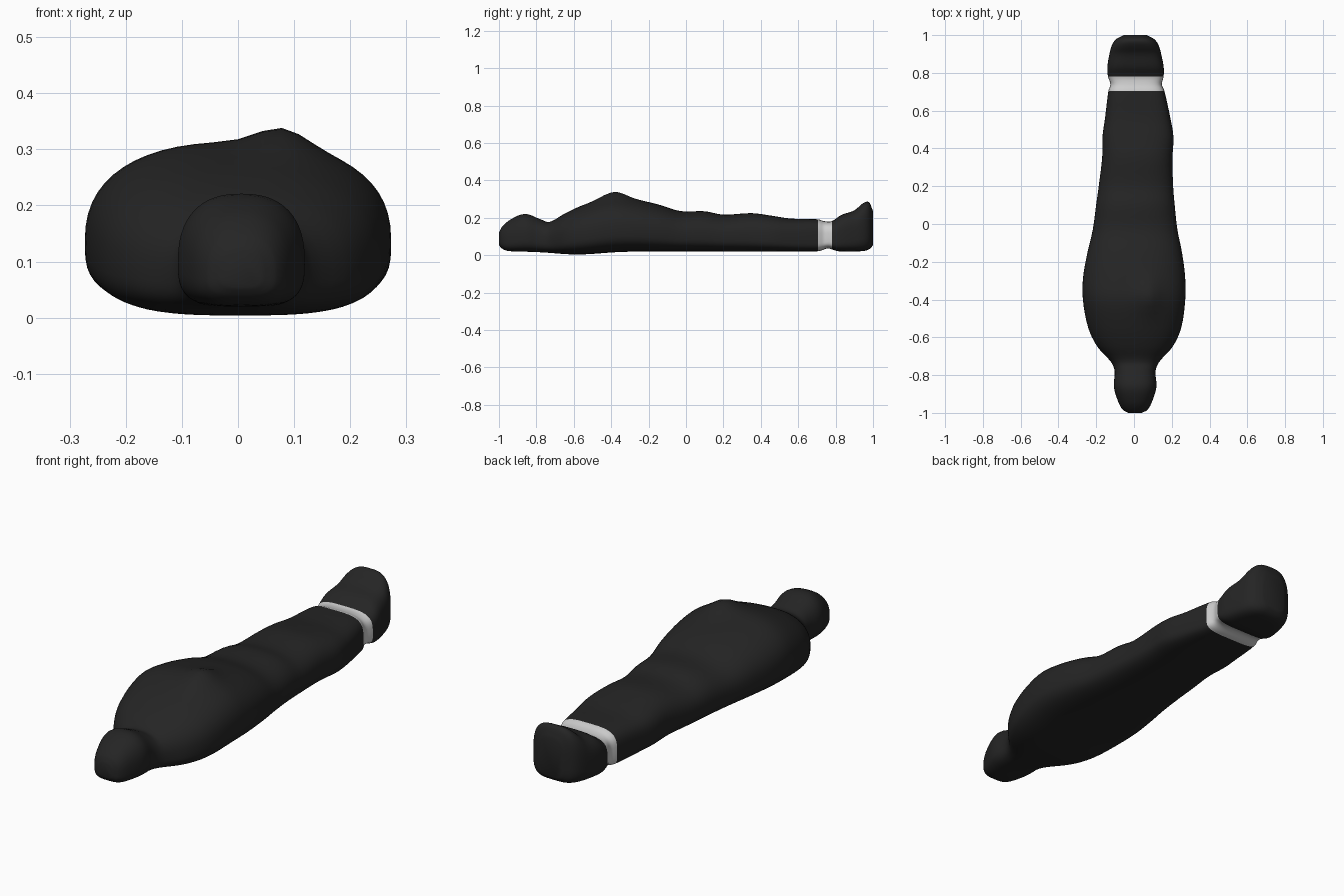
import bpy, math

if "Cube" in bpy.data.objects:
    bpy.data.objects.remove(bpy.data.objects["Cube"])

def material(name, v):
    m = bpy.data.materials.new(name)
    m.diffuse_color = (v, v, v, 1)
    m.use_nodes = True
    m.node_tree.nodes["Principled BSDF"].inputs["Base Color"].default_value = m.diffuse_color
    return m

black = material("black cloth", 0.018)
white = material("pale band", 0.62)

# Outline stations along the body: y, half width, top height
S = [
    (-1.0, .035, .12), (-.985, .064, .15), (-.94, .09, .19), (-.86, .113, .221),
    (-.78, .108, .193), (-.73, .128, .178), (-.65, .199, .222), (-.55, .246, .268),
    (-.40, .271, .312), (-.28, .27, .30), (-.15, .25, .272), (-.03, .224, .236),
    (.10, .208, .235), (.20, .197, .217), (.35, .186, .225), (.46, .188, .211),
    (.56, .173, .196), (.705, .148, .192), (.74, .136, .182), (.78, .147, .182),
    (.83, .149, .215), (.90, .137, .24), (.95, .122, .28), (.98, .099, .282),
    (1.0, .06, .235),
]
STEPS, SIDES = 4, 56

def bump(v, centre, width):
    return math.exp(-((v - centre) / width) ** 2)

def sample(i, t):
    """Smooth cubic between station i and i+1."""
    def slope(j, k):
        a, b = S[max(j - 1, 0)], S[min(j + 1, len(S) - 1)]
        return (b[k] - a[k]) / (b[0] - a[0])
    p, q = S[i], S[i + 1]
    h = q[0] - p[0]
    out = [p[0] + h * t]
    for k in (1, 2):
        out.append((2*t**3 - 3*t*t + 1) * p[k] + (t**3 - 2*t*t + t) * h * slope(i, k)
                   + (3*t*t - 2*t**3) * q[k] + (t**3 - t*t) * h * slope(i + 1, k))
    return out

def spow(v, e):
    return math.copysign(abs(v) ** e, v)

def ring(y, rx, top):
    """Soft cross-section: flatter underside, boxier at the ankles, raised arm."""
    cx = .006 + .015 * bump(y, .48, .25) - .006 * bump(y, -.35, .2)
    bottom = (.02 - .016 * bump(y, -.58, .17) + .016 * bump(y, .76, .035)
              + .035 * math.exp(-(1 - abs(y)) / .02))
    n = 2.4 + 1.2 * bump(y, .73, .3)
    mid = bottom + .4 * (top - bottom)
    pts = []
    for s in range(SIDES):
        a = 2 * math.pi * s / SIDES
        c, d = math.cos(a), math.sin(a)
        e = n if d > 0 else n + .8
        x = cx + rx * spow(c, 2 / e)
        z = mid + spow(d, 2 / e) * ((top - mid) if d > 0 else (mid - bottom))
        if d > 0:
            z += .03 * d * bump(x, .08, .06) * bump(y, -.38, .09)
        pts.append((x, y, z))
    return pts

def loft(name, first, last, mat):
    rings = [ring(*sample(i, k / STEPS)) for i in range(first, last) for k in range(STEPS)]
    rings.append(ring(*sample(last - 1, 1)))
    verts = [p for r in rings for p in r]
    faces = []
    for r in range(len(rings) - 1):
        for s in range(SIDES):
            a, b = r * SIDES + s, r * SIDES + (s + 1) % SIDES
            faces.append((a, a + SIDES, b + SIDES, b))
    if first == 0:
        faces.append(tuple(range(SIDES)))
    if last == len(S) - 1:
        n = len(verts)
        faces.append(tuple(reversed(range(n - SIDES, n))))
    me = bpy.data.meshes.new(name)
    me.from_pydata(verts, [], faces)
    me.materials.append(mat)
    me.polygons.foreach_set("use_smooth", [True] * len(me.polygons))
    ob = bpy.data.objects.new(name, me)
    bpy.context.collection.objects.link(ob)

# Head and torso, ankle band, wrapped feet
ys = [s[0] for s in S]
band_start, band_end = ys.index(.705), ys.index(.78)
loft("wrapped_body", 0, band_start, black)
loft("ankle_band", band_start, band_end, white)
loft("wrapped_feet", band_end, len(S) - 1, black)
